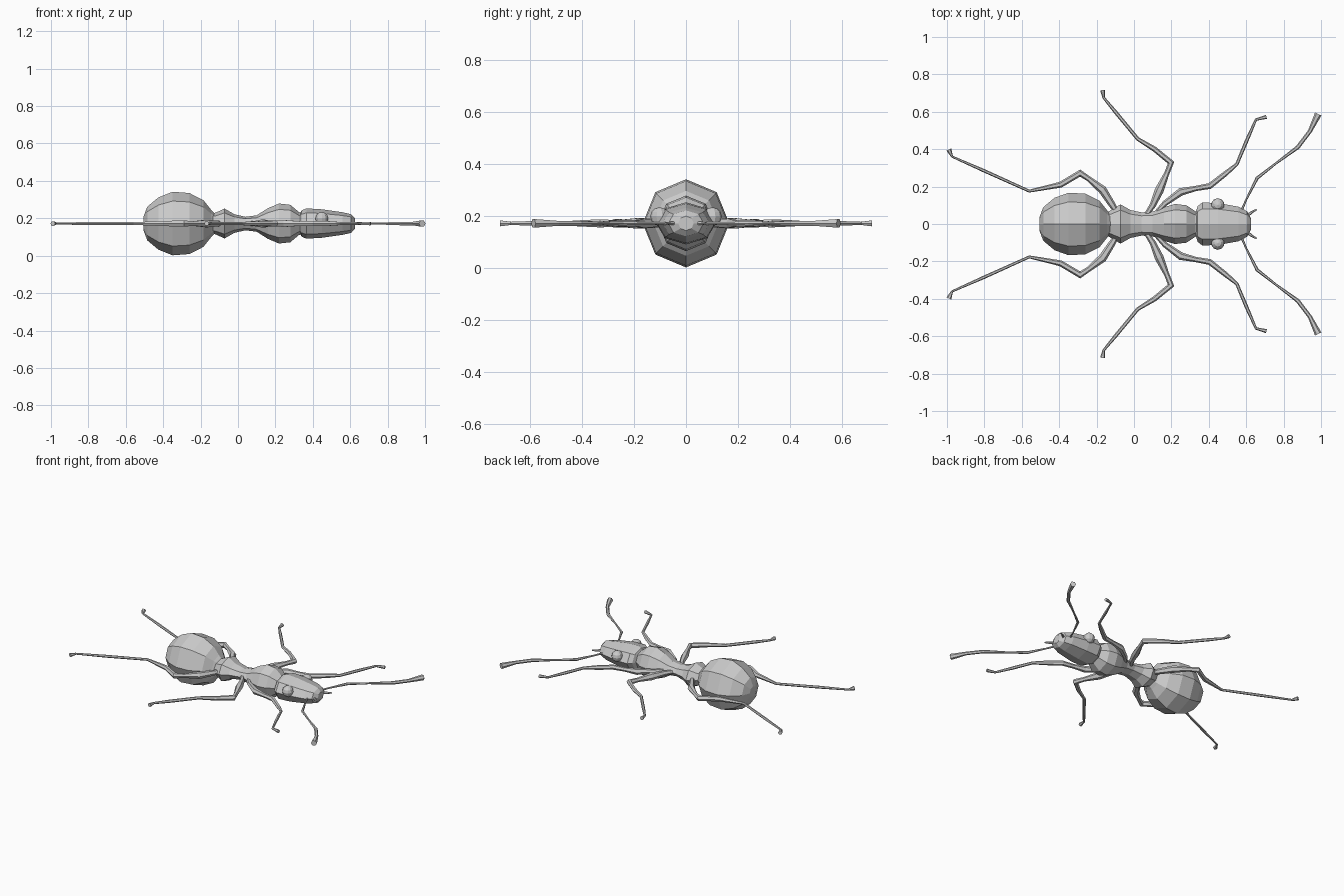
import bpy, bmesh
from math import cos, sin, pi
from mathutils import Vector

if "Cube" in bpy.data.objects:
    bpy.data.objects.remove(bpy.data.objects["Cube"])

Z = 0.172  # height of the flat plane the whole ant lies in


def loft(name, rows, sides=8, mirror=False):
    """Skin rings along a path; each row is (x, y, half width, half height)."""
    bm = bmesh.new()
    pts = [Vector((r[0], r[1], Z)) for r in rows]
    dirs = [(b - a).normalized() for a, b in zip(pts, pts[1:])]
    rings = []
    for i, (p, r) in enumerate(zip(pts, rows)):
        d = (dirs[max(i - 1, 0)] + dirs[min(i, len(dirs) - 1)]).normalized()
        side = Vector((-d.y, d.x, 0))
        rings.append([bm.verts.new(p + side * (r[2] * cos(2 * pi * k / sides))
                                   + Vector((0, 0, r[3] * sin(2 * pi * k / sides))))
                      for k in range(sides)])
    for a, b in zip(rings, rings[1:]):
        for k in range(sides):
            n = (k + 1) % sides
            bm.faces.new((a[k], a[n], b[n], b[k]))
    bm.faces.new(rings[0])
    bm.faces.new(rings[-1])
    return finish(name, bm, mirror)


def finish(name, bm, mirror):
    bmesh.ops.recalc_face_normals(bm, faces=bm.faces)
    mesh = bpy.data.meshes.new(name)
    bm.to_mesh(mesh)
    bm.free()
    ob = bpy.data.objects.new(name, mesh)
    bpy.context.collection.objects.link(ob)
    if mirror:
        mod = ob.modifiers.new("Mirror", 'MIRROR')
        mod.use_axis = (False, True, False)
        mod.use_mirror_merge = False
    return ob


def body(name, rows):
    return loft(name, [(x, 0, w, h) for x, w, h in rows])


def limb(name, rows):
    return loft(name, [(x, y, w, w) for x, y, w in rows], 6, True)


# Body sections: x, half width, half height
body("abdomen", [(-.506, .035, .035), (-.485, .09, .09), (-.425, .14, .14),
                 (-.35, .167, .17), (-.26, .162, .163), (-.185, .125, .125),
                 (-.145, .075, .075), (-.12, .05, .05)])
body("thorax", [(-.145, .06, .05), (-.115, .08, .06), (-.072, .105, .08),
                (-.02, .075, .05), (.04, .062, .036), (.1, .066, .044),
                (.16, .09, .082), (.22, .107, .107), (.28, .1, .1),
                (.325, .07, .062), (.345, .06, .055)])
body("head", [(.33, .065, .052), (.34, .095, .07), (.365, .115, .081),
              (.45, .112, .076), (.56, .092, .06), (.605, .068, .05),
              (.625, .03, .028)])

# Eyes
bm = bmesh.new()
bmesh.ops.create_uvsphere(bm, u_segments=10, v_segments=6, radius=.036)
bmesh.ops.translate(bm, verts=bm.verts, vec=(.448, .102, Z + .026))
finish("eyes", bm, True)

# Legs, from body to foot: x, y, radius
limb("hind_legs", [(-.085, .05, .012), (-.115, .1, .018), (-.168, .182, .023),
                   (-.24, .24, .014), (-.288, .272, .019), (-.393, .21, .016),
                   (-.56, .176, .008), (-.8, .284, .009), (-.972, .36, .006),
                   (-.99, .398, .014)])
limb("middle_legs", [(.06, .04, .012), (.1, .1, .017), (.135, .18, .024),
                     (.175, .27, .014), (.198, .328, .018), (.11, .4, .014),
                     (.02, .455, .010), (-.1, .6, .010), (-.162, .675, .007),
                     (-.168, .716, .013)])
limb("front_legs", [(.11, .05, .012), (.165, .11, .015), (.25, .172, .021),
                    (.33, .19, .014), (.405, .203, .016), (.49, .27, .014),
                    (.55, .32, .009), (.6, .44, .010), (.652, .558, .007),
                    (.708, .573, .011)])

# Antennae and jaws
limb("antennae", [(.57, .06, .007), (.6, .13, .005), (.658, .245, .009),
                  (.76, .325, .006), (.875, .41, .011), (.94, .495, .011),
                  (.985, .588, .019)])
limb("jaws", [(.6, .04, .009), (.628, .062, .007), (.656, .078, .004)])
